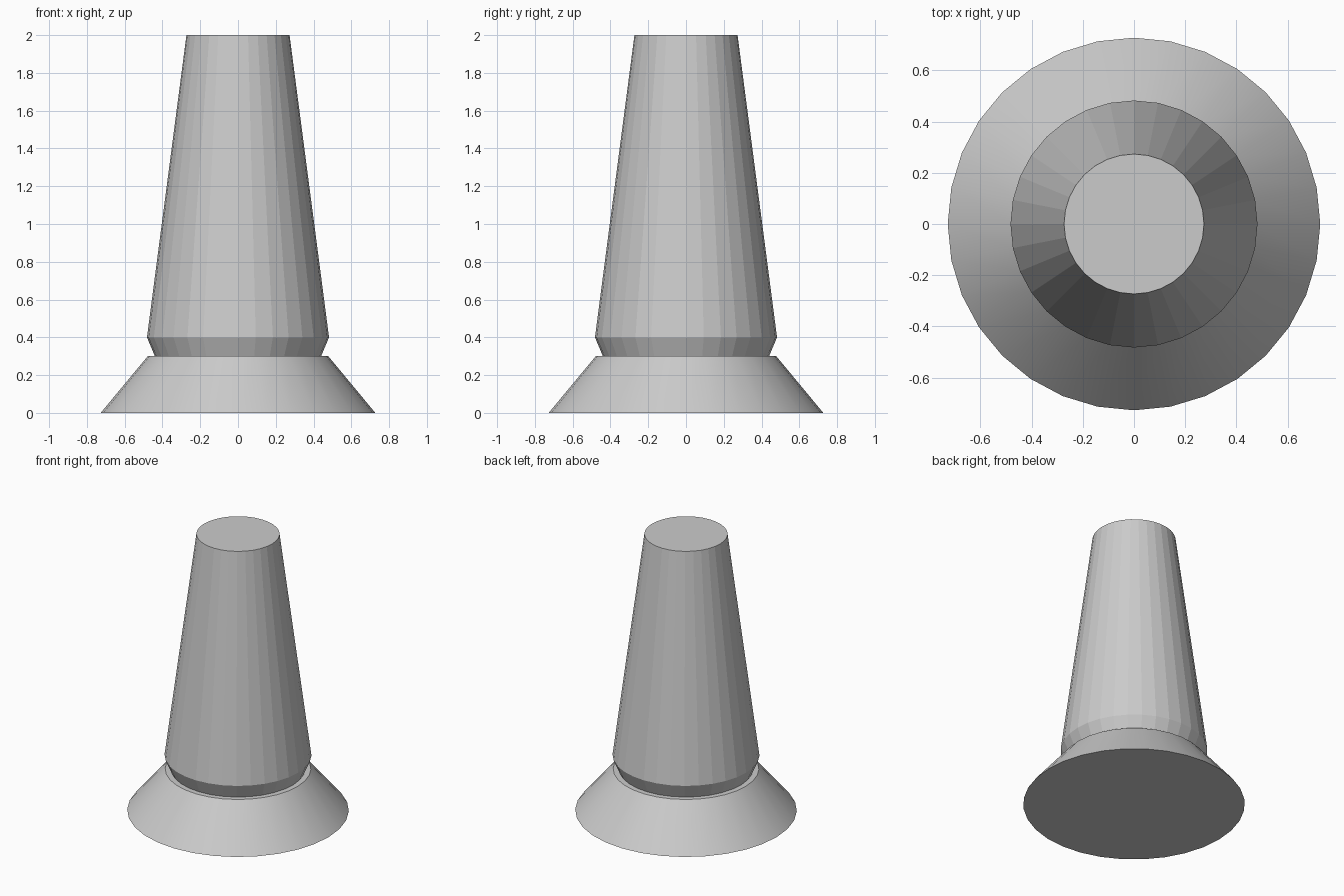
import bpy, bmesh
from math import cos, sin, tau, radians

if "Cube" in bpy.data.objects:
    bpy.data.objects.remove(bpy.data.objects["Cube"])

SIDES = 32

def turned(name, profile, smooth):
    """Closed solid of revolution from (radius, height) rings, bottom to top."""
    bm = bmesh.new()
    rings = [[bm.verts.new((r * cos(tau * i / SIDES), r * sin(tau * i / SIDES), z))
              for i in range(SIDES)] for r, z in profile]
    for low, high in zip(rings, rings[1:]):
        for i in range(SIDES):
            j = (i + 1) % SIDES
            bm.faces.new((low[i], low[j], high[j], high[i]))
    bm.faces.new(rings[0][::-1])
    bm.faces.new(rings[-1])
    mesh = bpy.data.meshes.new(name)
    bm.to_mesh(mesh)
    bm.free()
    obj = bpy.data.objects.new(name, mesh)
    bpy.context.collection.objects.link(obj)
    if smooth:
        bpy.ops.object.select_all(action='DESELECT')
        obj.select_set(True)
        bpy.context.view_layer.objects.active = obj
        bpy.ops.object.shade_smooth_by_angle(angle=radians(30))
    return obj

# Smooth flared foot
turned("base", [(0.727, 0), (0.478, 0.3)], True)

# Faceted tapered body with a chamfered lower edge
turned("body", [(0.44, 0.3), (0.482, 0.4), (0.273, 2.0)], False)
